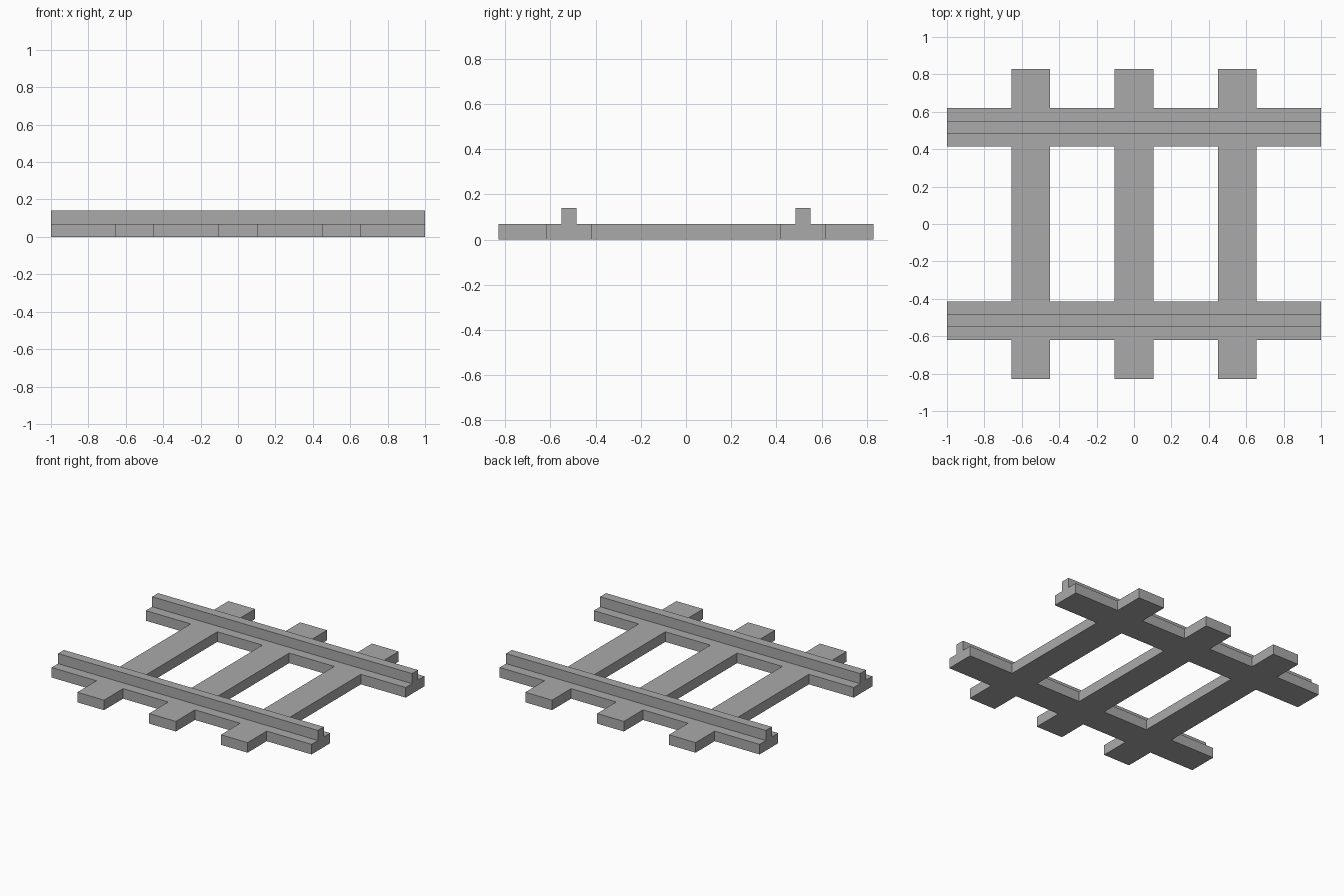
import bpy
import bmesh

cube = bpy.data.objects.get("Cube")
if cube:
    bpy.data.objects.remove(cube, do_unlink=True)

# Dimensions
BED_TOP, RAIL_TOP = 0.07, 0.14
SLEEPERS = [(-0.655, -0.45), (-0.103, 0.103), (0.45, 0.655)]
BASE_IN, BASE_OUT = 0.415, 0.62
HEAD_IN, HEAD_OUT = 0.485, 0.55
HALF_LENGTH, HALF_WIDTH = 1.0, 0.83

# Grey material
grey = bpy.data.materials.new("grey")
grey.use_nodes = True
color = (0.4, 0.4, 0.4, 1)
grey.diffuse_color = color
grey.node_tree.nodes["Principled BSDF"].inputs["Base Color"].default_value = color


def raise_faces(bm, faces, height, keep):
    """Extrude a flat group of faces straight up."""
    result = bmesh.ops.extrude_face_region(bm, geom=faces, use_keep_orig=keep)
    verts = [g for g in result["geom"] if isinstance(g, bmesh.types.BMVert)]
    bmesh.ops.translate(bm, verts=verts, vec=(0, 0, height))
    return [g for g in result["geom"] if isinstance(g, bmesh.types.BMFace)]


# Footprint: grid cells lying under a sleeper or a rail base
xs = sorted([-HALF_LENGTH, HALF_LENGTH] + [x for pair in SLEEPERS for x in pair])
half = [BASE_IN, HEAD_IN, HEAD_OUT, BASE_OUT, HALF_WIDTH]
ys = [-y for y in reversed(half)] + half

bm = bmesh.new()
footprint = []
for x0, x1 in zip(xs, xs[1:]):
    for y0, y1 in zip(ys, ys[1:]):
        on_sleeper = any(a < (x0 + x1) / 2 < b for a, b in SLEEPERS)
        on_rail = BASE_IN < abs(y0 + y1) / 2 < BASE_OUT
        if on_sleeper or on_rail:
            corners = [(x0, y0), (x1, y0), (x1, y1), (x0, y1)]
            footprint.append(bm.faces.new([bm.verts.new((x, y, 0)) for x, y in corners]))
bmesh.ops.remove_doubles(bm, verts=bm.verts, dist=0.0001)

# Sleepers and rail bases, then the rail heads on top
top = raise_faces(bm, bm.faces[:], BED_TOP, True)
heads = [f for f in top if HEAD_IN < abs(f.calc_center_median().y) < HEAD_OUT]
raise_faces(bm, heads, RAIL_TOP - BED_TOP, False)
bmesh.ops.recalc_face_normals(bm, faces=bm.faces)

mesh = bpy.data.meshes.new("railway_track")
bm.to_mesh(mesh)
bm.free()
mesh.materials.append(grey)
track = bpy.data.objects.new("railway_track", mesh)
bpy.context.collection.objects.link(track)
